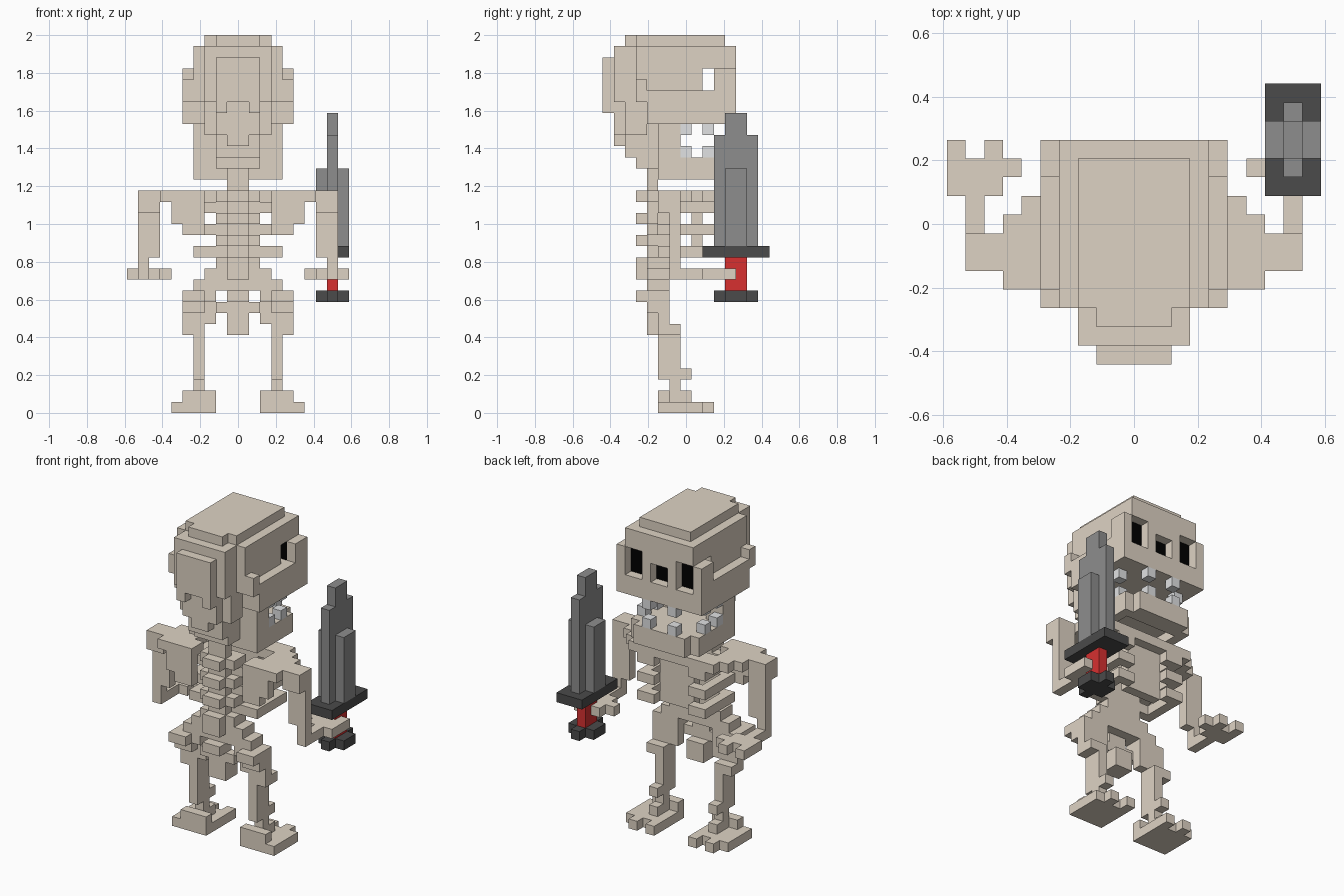
import bpy, bmesh

if "Cube" in bpy.data.objects:
    bpy.data.objects.remove(bpy.data.objects["Cube"])

V = 1 / 17  # size of one block; the model is 34 blocks tall


def material(name, rgb):
    m = bpy.data.materials.new(name)
    m.diffuse_color = (*rgb, 1)
    m.use_nodes = True
    m.node_tree.nodes["Principled BSDF"].inputs["Base Color"].default_value = m.diffuse_color
    return m


BONE = material("bone", (0.73, 0.65, 0.55))
TOOTH = material("tooth", (0.75, 0.76, 0.77))
BLACK = material("socket_black", (0.0, 0.0, 0.0))
STEEL = material("blade_grey", (0.27, 0.27, 0.27))
DARK = material("guard_grey", (0.07, 0.07, 0.07))
RED = material("grip_red", (0.68, 0.03, 0.03))


def cells_of(boxes, mirror):
    """Blocks filled by boxes (x0, x1, y0, y1, z0, z1), mirrored in x if asked."""
    cells = set()
    for x0, x1, y0, y1, z0, z1 in boxes:
        for x in range(x0, x1):
            for y in range(y0, y1):
                for z in range(z0, z1):
                    cells.add((x, y, z))
                    if mirror:
                        cells.add((-1 - x, y, z))
    return cells


def part(name, mat, boxes, cuts=(), mirror=True):
    """Joins boxes into one outer shell of flat faces."""
    cells = cells_of(boxes, mirror) - cells_of(cuts, mirror)
    bm = bmesh.new()
    verts = {}

    def vert(p):
        if p not in verts:
            verts[p] = bm.verts.new((p[0] * V, (p[1] - 7.5) * V, p[2] * V))
        return verts[p]

    for c in cells:
        for axis in range(3):
            u, w = (axis + 1) % 3, (axis + 2) % 3
            for side in (0, 1):
                n = list(c)
                n[axis] += 1 if side else -1
                if tuple(n) in cells:
                    continue
                corners = []
                for a, b in ((0, 0), (1, 0), (1, 1), (0, 1)):
                    p = list(c)
                    p[axis] += side
                    p[u] += a
                    p[w] += b
                    corners.append(vert(tuple(p)))
                bm.faces.new(corners if side else corners[::-1])
    bmesh.ops.dissolve_limit(bm, angle_limit=0.01, verts=bm.verts[:], edges=bm.edges[:])
    mesh = bpy.data.meshes.new(name)
    bm.to_mesh(mesh)
    bm.free()
    mesh.materials.append(mat)
    ob = bpy.data.objects.new(name, mesh)
    bpy.context.collection.objects.link(ob)
    return ob


# Skull: cranium, back bulge, cheek plates; eye, nose and temple openings cut
part("skull", BONE, [
    (0, 3, 3, 11, 33, 34), (0, 2, 2, 3, 33, 34),
    (0, 4, 4, 12, 26, 33), (0, 4, 3, 4, 28, 33),
    (0, 3, 1, 4, 28, 33), (0, 3, 2, 4, 25, 28), (0, 2, 1, 4, 25, 28),
    (0, 2, 0, 1, 28, 32), (1, 2, 0, 1, 27, 28),
    (0, 1, 1, 4, 24, 25), (0, 2, 2, 5, 23, 25), (0, 2, 3, 5, 22, 23),
    (4, 5, 3, 4, 28, 30), (4, 5, 4, 12, 26, 29), (4, 5, 10, 12, 29, 31),
], cuts=[
    (0, 4, 9, 10, 29, 31), (0, 4, 10, 11, 28, 31),
    (2, 4, 11, 12, 28, 31), (0, 1, 11, 12, 28, 30),
])
part("socket_lining", BLACK, [(0, 4, 10, 11, 28, 31)])

# Jaw with hinge sides and a hollow underside
part("jaw", BONE, [
    (0, 4, 5, 11, 21, 23), (0, 3, 11, 12, 21, 23),
    (2, 4, 5, 7, 23, 26), (0, 2, 4, 6, 22, 26),
], cuts=[(0, 3, 6, 10, 21, 22)])
part("teeth", TOOTH, [(x, x + 1, y, y + 1, z, z + 1)
                      for z in (23, 25) for x, y in ((3, 7), (3, 9), (1, 11))])

# Spine: neck, column and spaced vertebra bumps
part("spine", BONE,
     [(0, 1, 4, 5, 9, 22), (0, 2, 5, 6, 12, 20), (0, 3, 4, 6, 12, 13)]
     + [(0, 2, 4, 5, z, z + 1) for z in (19, 17, 15, 13)]
     + [(0, 1, 3, 4, a, b) for a, b in ((19, 20), (17, 18), (15, 16), (12, 14), (10, 11))])

# Rib hoops and breastbone
for i, z in enumerate((18, 16, 14)):
    part(f"rib_{i + 1}", BONE, [
        (0, 4, 5, 6, z, z + 1), (3, 4, 5, 10, z, z + 1), (2, 4, 9, 10, z, z + 1)])
part("breastbone", BONE, [(0, 2, 8, 9, 14, 20)])

# Shoulder layer and shoulder blades
part("shoulders", BONE, [
    (3, 6, 4, 6, 19, 20), (4, 6, 6, 9, 19, 20), (6, 7, 4, 8, 19, 20),
    (0, 5, 8, 10, 19, 20)])
part("shoulder_blades", BONE, [(3, 6, 4, 5, 17, 19), (3, 5, 4, 5, 16, 17)])

# Arms and hands
part("arms", BONE, [
    (7, 9, 5, 7, 18, 20), (7, 9, 6, 7, 14, 18), (8, 9, 6, 7, 12, 14),
    (8, 9, 7, 9, 12, 13)])
part("hands", BONE, [
    (7, 10, 9, 11, 12, 13), (6, 7, 10, 11, 12, 13),
    (7, 8, 11, 12, 12, 13), (9, 10, 11, 12, 12, 13)])

# Pelvis and tailbone
part("pelvis", BONE, [
    (0, 4, 4, 6, 11, 12), (2, 5, 4, 6, 10, 11), (3, 5, 3, 5, 10, 11),
    (3, 5, 4, 6, 9, 10), (0, 2, 4, 5, 9, 10),
    (2, 5, 5, 6, 8, 10), (3, 5, 5, 7, 7, 8)])
part("tailbone", BONE, [(0, 1, 4, 6, 8, 9), (0, 1, 4, 6, 7, 8)])

# Legs and feet with separate toes
part("legs", BONE, [
    (3, 4, 5, 7, 3, 8), (3, 4, 6, 8, 3, 4), (3, 4, 6, 7, 1, 3)])
part("feet", BONE, [
    (2, 5, 5, 6, 1, 2), (3, 4, 6, 8, 1, 2), (2, 6, 5, 9, 0, 1),
    (2, 3, 9, 10, 0, 1), (4, 5, 9, 10, 0, 1)])

# Sword held upright in one hand
part("sword_blade", STEEL, [
    (8, 9, 10, 14, 15, 25), (8, 9, 11, 13, 25, 27), (7, 10, 11, 13, 15, 22)], mirror=False)
part("sword_guard", DARK, [(7, 10, 9, 15, 14, 15)], mirror=False)
part("sword_grip", RED, [(8, 9, 11, 13, 11, 14)], mirror=False)
part("sword_pommel", DARK, [
    (7, 10, 11, 13, 10, 11), (8, 9, 10, 14, 10, 11)], mirror=False)
